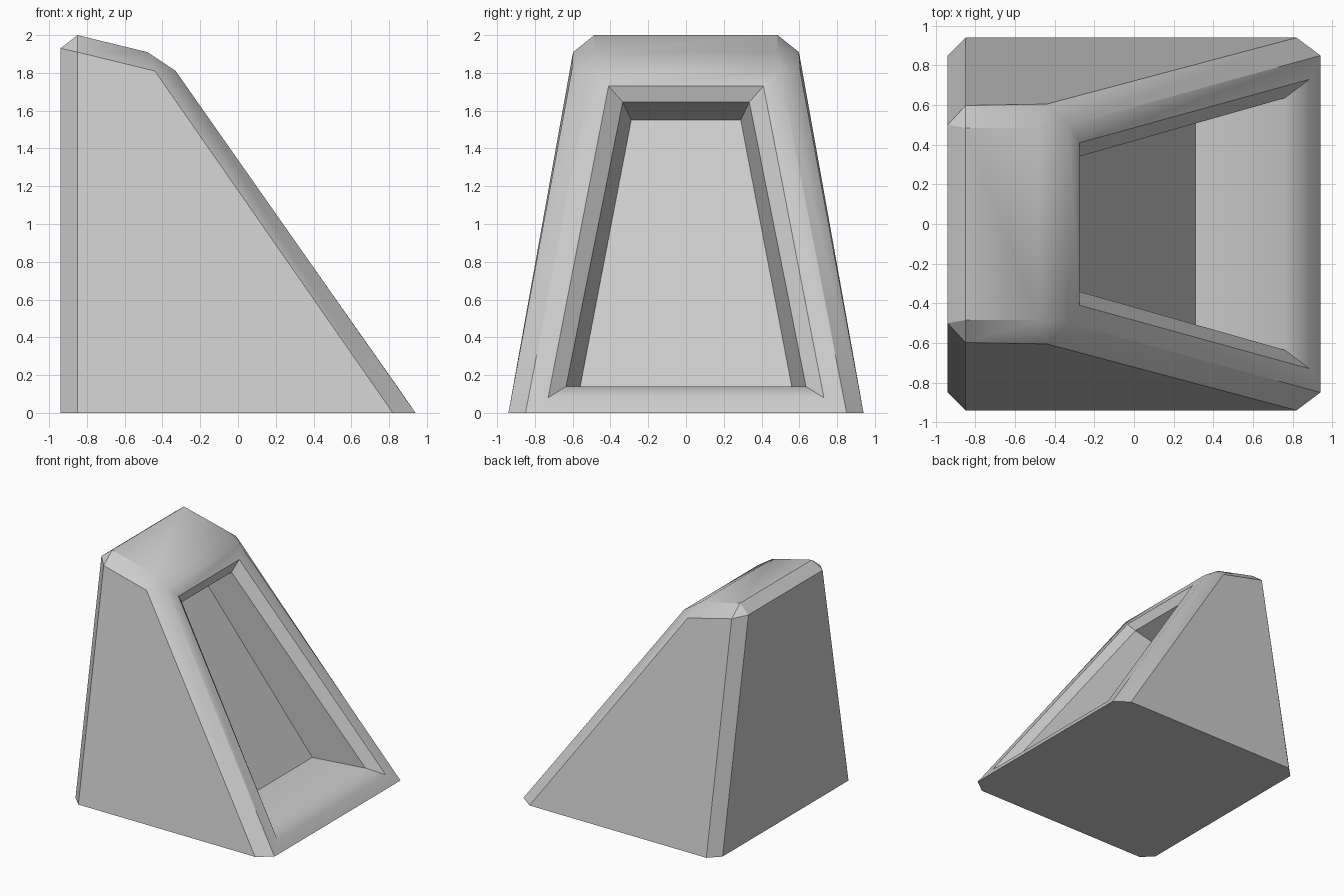
import bpy, bmesh, math

if "Cube" in bpy.data.objects:
    bpy.data.objects.remove(bpy.data.objects["Cube"])

# Profile points on the +y half; every point is mirrored to -y
P = {
    # base corners
    "A": (-.94, .85, 0), "B": (-.85, .94, 0), "C": (.82, .94, 0), "D": (.94, .85, 0),
    # chamfered top
    "E": (-.94, .50, 1.93), "F": (-.85, .598, 1.91), "G": (-.85, .485, 2.0),
    "H": (-.48, .485, 1.91), "I": (-.33, .50, 1.81), "J": (-.44, .605, 1.81),
    # recess: opening, bevelled inner lip, back wall
    "K": (.885, .73, .08), "L": (-.275, .41, 1.73),
    "M": (.76, .635, .14), "N": (-.296, .335, 1.645),
    "O": (.31, .56, .14), "Q": (-.53, .29, 1.55),
}

bm = bmesh.new()
left = {k: bm.verts.new((x, y, z)) for k, (x, y, z) in P.items()}
right = {k: bm.verts.new((x, -y, z)) for k, (x, y, z) in P.items()}

# Faces spanning both halves: back, top, rim, recess interior
chain = "AEGHILNQOMKD"
for a, b in zip(chain, chain[1:]):
    bm.faces.new((left[a], left[b], right[b], right[a]))

# Underside
bm.faces.new([left[k] for k in "ABCD"] + [right[k] for k in "DCBA"])

# Side faces, chamfers and recess walls, once per half
for loop in ("ABFE", "BCJF", "CDIJ", "EFG", "FJHG", "HJI", "DILK", "KLNM", "MNQO"):
    for half in (left, right):
        bm.faces.new([half[k] for k in loop])

bmesh.ops.recalc_face_normals(bm, faces=bm.faces)
mesh = bpy.data.meshes.new("recessed_wedge_block")
bm.to_mesh(mesh)
bm.free()

# Wedge block with soft top bend, crisp chamfers
block = bpy.data.objects.new("recessed_wedge_block", mesh)
bpy.context.collection.objects.link(block)
bpy.context.view_layer.objects.active = block
block.select_set(True)
bpy.ops.object.shade_smooth_by_angle(angle=math.radians(30))
